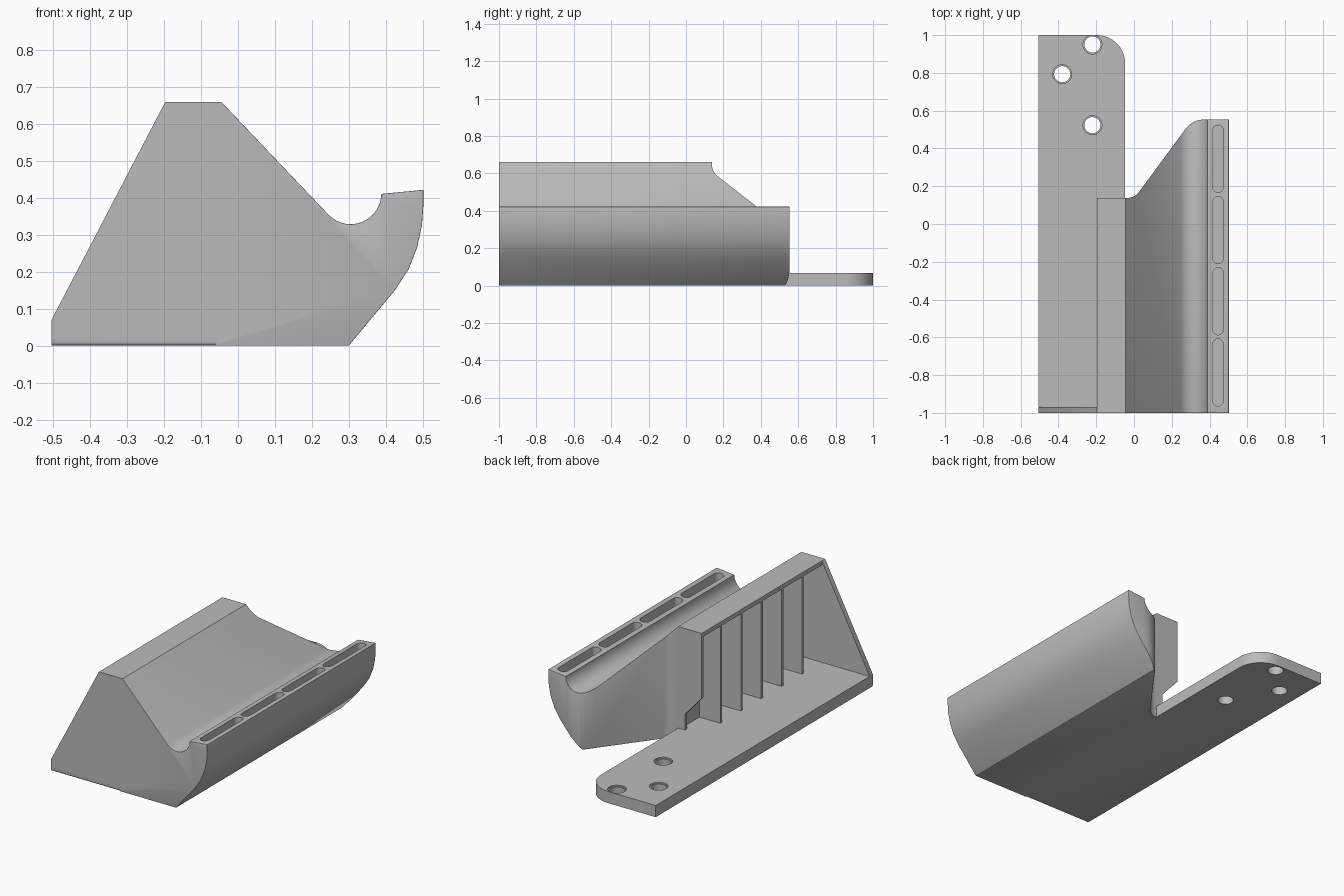
import bpy, bmesh, math
from mathutils import Vector

if "Cube" in bpy.data.objects:
    bpy.data.objects.remove(bpy.data.objects["Cube"])

gray = bpy.data.materials.new("plain gray")
gray.use_nodes = True
gray.diffuse_color = (0.5, 0.5, 0.5, 1)
gray.node_tree.nodes["Principled BSDF"].inputs["Base Color"].default_value = (0.5, 0.5, 0.5, 1)


def arc(cx, cy, r, a0, a1, n):
    steps = [math.radians(a0 + (a1 - a0) * i / n) for i in range(n + 1)]
    return [(cx + r * math.cos(a), cy + r * math.sin(a)) for a in steps]


def prism(name, points, axis, lo, hi):
    """Extrude an outline (x,z along y) or (x,y along z)."""
    bm = bmesh.new()
    place = (lambda p: (p[0], lo, p[1])) if axis == "y" else (lambda p: (p[0], p[1], lo))
    face = bm.faces.new([bm.verts.new(place(p)) for p in points])
    out = bmesh.ops.extrude_face_region(bm, geom=[face])
    move = Vector((0, hi - lo, 0)) if axis == "y" else Vector((0, 0, hi - lo))
    bmesh.ops.translate(bm, vec=move, verts=[v for v in out["geom"] if isinstance(v, bmesh.types.BMVert)])
    bmesh.ops.recalc_face_normals(bm, faces=bm.faces)
    mesh = bpy.data.meshes.new(name)
    bm.to_mesh(mesh)
    bm.free()
    mesh.materials.append(gray)
    ob = bpy.data.objects.new(name, mesh)
    bpy.context.collection.objects.link(ob)
    return ob


def box(name, x0, x1, y0, y1, z0, z1):
    return prism(name, [(x0, y0), (x1, y0), (x1, y1), (x0, y1)], "z", z0, z1)


def boolean(ob, cutter, operation):
    mod = ob.modifiers.new(operation.lower(), "BOOLEAN")
    mod.object, mod.operation, mod.solver = cutter, operation, "EXACT"
    bpy.context.view_layer.objects.active = ob
    bpy.ops.object.modifier_apply(modifier=mod.name)
    bpy.data.objects.remove(cutter)


def soften(ob, width, rule):
    """Round the sharp edges chosen by a rule on their midpoint."""
    bm = bmesh.new()
    bm.from_mesh(ob.data)
    bmesh.ops.remove_doubles(bm, verts=bm.verts, dist=1e-4)
    edges = [e for e in bm.edges if e.is_manifold and e.calc_face_angle() > math.radians(35)
             and rule((e.verts[0].co + e.verts[1].co) / 2)]
    bmesh.ops.bevel(bm, geom=edges, offset=width, segments=3, profile=0.5,
                    affect="EDGES", clamp_overlap=True)
    bm.to_mesh(ob.data)
    bm.free()


# Grooved body: section along its length, trimmed by its plan outline
section = [(-0.06, 0), (0.3, 0), (0.425, 0.15)]
section += [(0.462, 0.207), (0.485, 0.265), (0.498, 0.325), (0.502, 0.38), (0.502, 0.422), (0.388, 0.411)]
section += arc(0.305, 0.412, 0.083, -6, -135, 14)
section += [(-0.045, 0.66), (-0.06, 0.66)]
body = prism("grooved_body", section, "y", -1, 0.8)
plan = [(-0.3, -1.2), (0.7, -1.2), (0.7, 0.553), (0.4, 0.553)]
plan += arc(0.37, 0.433, 0.12, 90, 143, 7) + arc(-0.035, 0.213, 0.075, -37, -90, 5) + [(-0.3, 0.138)]
boolean(body, prism("plan_trim", plan, "z", -0.2, 1), "INTERSECT")
soften(body, 0.012, lambda c: c.x > 0 and (c.y < -0.99 or c.y > 0.17 or c.x > 0.49 or (c.x > 0.28 and c.z < 0.01)))

# Four rounded pockets along the lip
for i in range(4):
    y = 0.345 - i * 0.377
    pocket = arc(0.445, y + 0.15, 0.028, 0, 180, 12) + arc(0.445, y - 0.15, 0.028, 180, 360, 12)
    boolean(body, prism("pocket_cutter", pocket, "z", 0.31, 0.6), "DIFFERENCE")

# Mounting plate with a rounded corner and three screw holes
outline = [(-0.505, -1), (-0.047, -1)] + arc(-0.197, 0.85, 0.15, 0, 90, 16) + [(-0.505, 1)]
plate = prism("mounting_plate", outline, "z", 0, 0.068)
soften(plate, 0.01, lambda c: c.y < -0.99 and c.z < 0.01)
for x, y in [(-0.22, 0.95), (-0.38, 0.793), (-0.22, 0.523)]:
    boolean(plate, prism("hole_cutter", arc(x, y, 0.043, 0, 345, 23), "z", -0.1, 0.2), "DIFFERENCE")
    boolean(plate, prism("rim_cutter", arc(x, y, 0.05, 0, 345, 23), "z", 0.06, 0.2), "DIFFERENCE")

# Front wall, top ledge, notched rear wall and support ribs
slope = [(-0.505, 0.03), (-0.05, 0.03), (-0.05, 0.66), (-0.197, 0.66), (-0.505, 0.07)]
parts = [plate, prism("front_wall", slope, "y", -1, -0.97)]
parts.append(box("top_ledge", -0.197, -0.05, -0.99, 0.138, 0.635, 0.66))
rear = [(-0.197, 0.66), (-0.197, 0.28), (-0.09, 0.16), (-0.09, 0.05), (-0.05, 0.05), (-0.05, 0.66)]
parts.append(prism("rear_wall", rear, "y", 0.118, 0.138))
for i in range(5):
    y = -0.046 - i * 0.188
    parts.append(box("support_rib", -0.195, -0.05, y - 0.008, y + 0.008, 0.05, 0.65))
for part in parts:
    boolean(body, part, "UNION")

bpy.ops.object.select_all(action="DESELECT")
body.select_set(True)
bpy.context.view_layer.objects.active = body
bpy.ops.object.shade_smooth_by_angle(angle=math.radians(32))
